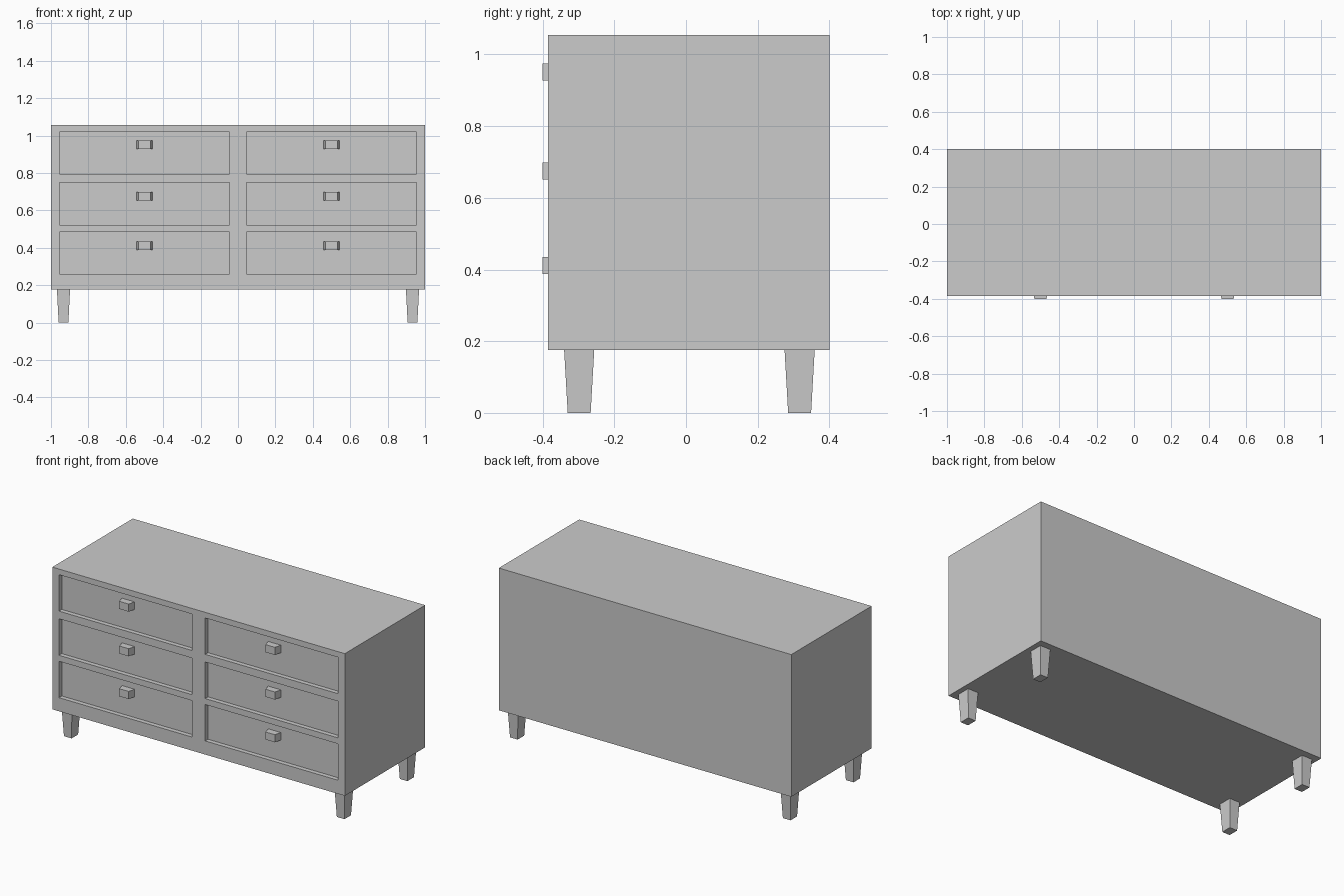
import bpy, bmesh
from mathutils import Vector

if "Cube" in bpy.data.objects:
    bpy.data.objects.remove(bpy.data.objects["Cube"])

FRONT, BACK = -0.385, 0.40
BOTTOM, TOP = 0.176, 1.055
DEPTH = 0.028
COLS = [(-0.955, -0.045), (0.045, 0.955)]
ROWS = [(0.26, 0.485), (0.522, 0.748), (0.795, 1.02)]
KNOB_Z = [0.411, 0.675, 0.951]


def finish(bm, name):
    bmesh.ops.recalc_face_normals(bm, faces=bm.faces)
    mesh = bpy.data.meshes.new(name)
    bm.to_mesh(mesh)
    bm.free()
    obj = bpy.data.objects.new(name, mesh)
    bpy.context.collection.objects.link(obj)
    return obj


def frustum(name, ring_a, ring_b):
    """Four-sided solid between two matching rings of corners."""
    bm = bmesh.new()
    a = [bm.verts.new(p) for p in ring_a]
    b = [bm.verts.new(p) for p in ring_b]
    bm.faces.new(a)
    bm.faces.new(b)
    for i in range(4):
        j = (i + 1) % 4
        bm.faces.new((a[i], a[j], b[j], b[i]))
    return finish(bm, name)


def rect(cu, cv, hu, hv):
    return [(cu + su * hu, cv + sv * hv)
            for su, sv in ((-1, -1), (1, -1), (1, 1), (-1, 1))]


# Cabinet: box whose front is cut into a grid, drawer cells pushed inwards
bm = bmesh.new()
bmesh.ops.create_cube(bm, size=1)
for v in bm.verts:
    v.co = Vector((v.co.x * 2,
                   FRONT if v.co.y < 0 else BACK,
                   BOTTOM if v.co.z < 0 else TOP))
bm.normal_update()


def front_faces():
    return [f for f in bm.faces if f.normal.y < -0.9]


cuts = [((x, 0, 0), (1, 0, 0)) for c in COLS for x in c]
cuts += [((0, 0, z), (0, 0, 1)) for r in ROWS for z in r]
for co, no in cuts:
    faces = front_faces()
    edges = list({e for f in faces for e in f.edges})
    verts = list({v for f in faces for v in f.verts})
    bmesh.ops.bisect_plane(bm, geom=verts + edges + faces,
                           plane_co=co, plane_no=no)
    bm.normal_update()

cells = []
for f in front_faces():
    c = f.calc_center_median()
    if any(a < c.x < b for a, b in COLS) and any(a < c.z < b for a, b in ROWS):
        cells.append(f)
bmesh.ops.inset_individual(bm, faces=cells, thickness=0, depth=-DEPTH)
finish(bm, "cabinet")

# Drawer knobs, tapering sideways towards the front
for x in (-0.5, 0.5):
    for z in KNOB_Z:
        back = [(u, FRONT + DEPTH, v) for u, v in rect(x, z, 0.043, 0.0235)]
        tip = [(u, -0.40, v) for u, v in rect(x, z, 0.032, 0.0235)]
        frustum("drawer_knob", back, tip)

# Tapered legs
for x in (-0.933, 0.933):
    for y, name in ((-0.298, "front_leg"), (0.317, "back_leg")):
        foot = [(u, v, 0) for u, v in rect(x, y, 0.026, 0.032)]
        head = [(u, v, BOTTOM) for u, v in rect(x, y, 0.035, 0.042)]
        frustum(name, foot, head)
